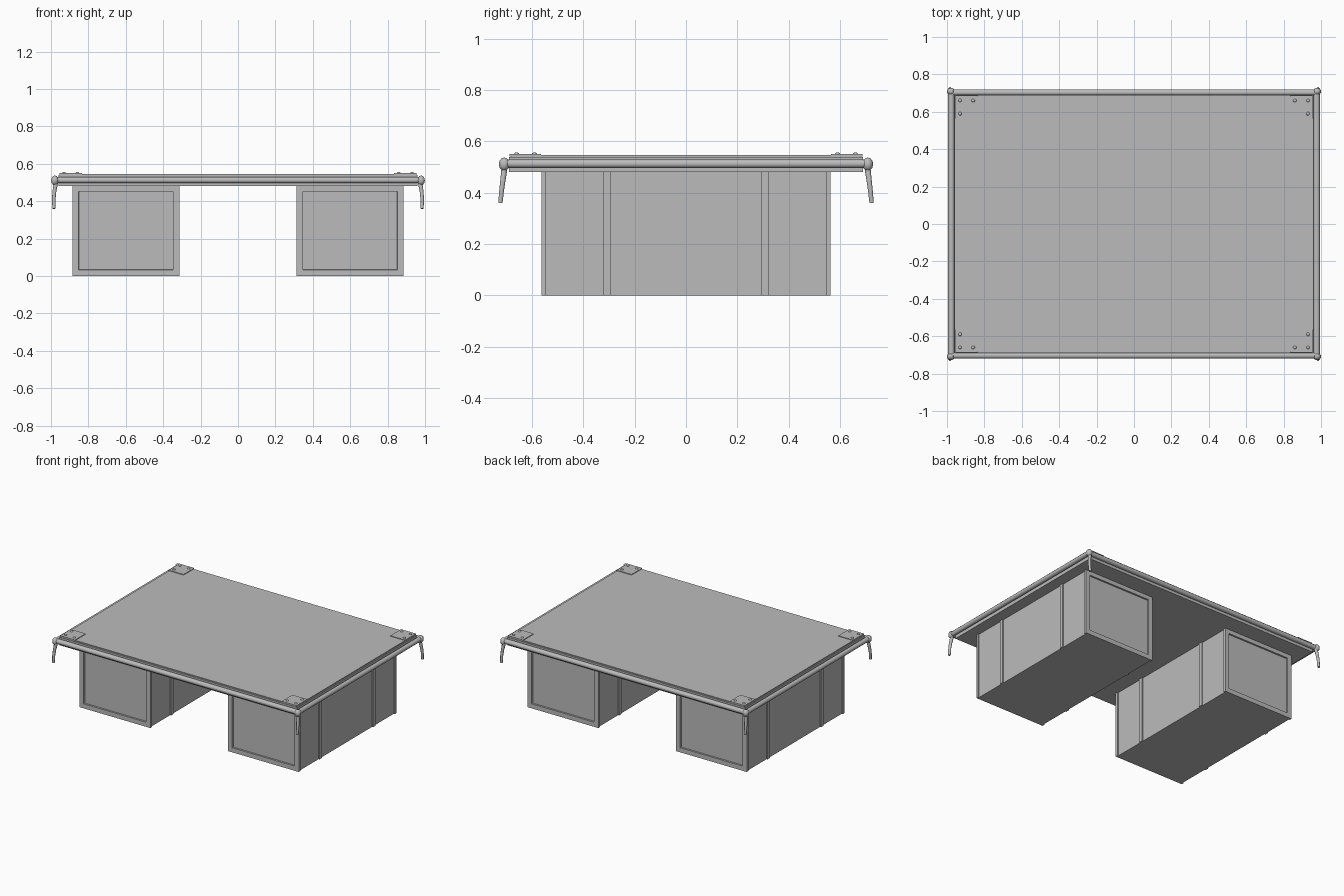
import bpy, bmesh, math
from mathutils import Vector

if "Cube" in bpy.data.objects:
    bpy.data.objects.remove(bpy.data.objects["Cube"])

grey = bpy.data.materials.new("plain grey")
grey.diffuse_color = (0.5, 0.5, 0.5, 1)
grey.use_nodes = True
grey.node_tree.nodes["Principled BSDF"].inputs["Base Color"].default_value = grey.diffuse_color


def finish(name, bm, smooth=False):
    bmesh.ops.recalc_face_normals(bm, faces=bm.faces)
    mesh = bpy.data.meshes.new(name)
    bm.to_mesh(mesh)
    bm.free()
    mesh.materials.append(grey)
    ob = bpy.data.objects.new(name, mesh)
    bpy.context.collection.objects.link(ob)
    if smooth:
        bpy.ops.object.select_all(action='DESELECT')
        ob.select_set(True)
        bpy.context.view_layer.objects.active = ob
        bpy.ops.object.shade_smooth_by_angle(angle=math.radians(50))
    return ob


def box_mesh(lo, hi):
    bm = bmesh.new()
    bmesh.ops.create_cube(bm, size=1)
    lo, hi = Vector(lo), Vector(hi)
    for v in bm.verts:
        v.co = Vector([(lo[i] + hi[i]) / 2 + v.co[i] * (hi[i] - lo[i]) for i in range(3)])
    return bm


def box(name, lo, hi):
    return finish(name, box_mesh(lo, hi))


def tube(name, path, radii, sides=8):
    """Round bar through the path points, with one radius for each point."""
    bm = bmesh.new()
    pts = [Vector(p) for p in path]
    rings = []
    for i, p in enumerate(pts):
        d = (pts[min(i + 1, len(pts) - 1)] - pts[max(i - 1, 0)]).normalized()
        ref = Vector((0, 0, 1)) if abs(d.z) < 0.7 else Vector((0, 1, 0))
        u = d.cross(ref).normalized()
        w = d.cross(u)
        angles = [2 * math.pi * (k + 0.5) / sides for k in range(sides)]
        rings.append([bm.verts.new(p + radii[i] * (math.cos(a) * u + math.sin(a) * w))
                      for a in angles])
    for a, b in zip(rings, rings[1:]):
        for k in range(sides):
            n = (k + 1) % sides
            bm.faces.new((a[k], a[n], b[n], b[k]))
    bm.faces.new(rings[0])
    bm.faces.new(rings[-1])
    return finish(name, bm, True)


# Desk top: slab with a slightly smaller raised writing surface
box("top_slab", (-0.96, -0.69, 0.481), (0.96, 0.69, 0.539))
box("writing_surface", (-0.952, -0.682, 0.535), (0.952, 0.682, 0.546))

# Rails around the edge of the top
RX, RY, RZ, RR = 0.977, 0.703, 0.513, 0.018
for s in (-1, 1):
    tube("long_rail", [(-RX, s * RY, RZ), (RX, s * RY, RZ)], [RR, RR])
    tube("short_rail", [(s * RX, -RY, RZ), (s * RX, RY, RZ)], [RR, RR])

# Corners: riveted plate, round knob and curved prong
for sx in (-1, 1):
    for sy in (-1, 1):
        xs = sorted((sx * 0.835, sx * 0.955))
        ys = sorted((sy * 0.565, sy * 0.688))
        box("corner_plate", (xs[0], ys[0], 0.54), (xs[1], ys[1], 0.551))
        for x, y in ((0.93, 0.66), (0.86, 0.66), (0.93, 0.59)):
            tube("rivet", [(sx * x, sy * y, 0.55), (sx * x, sy * y, 0.554),
                           (sx * x, sy * y, 0.557)], [0.01, 0.009, 0.004])

        bm = bmesh.new()
        bmesh.ops.create_uvsphere(bm, u_segments=10, v_segments=6, radius=0.021)
        for v in bm.verts:
            v.co = Vector((v.co.x, v.co.y, v.co.z * 1.25)) + Vector((sx * 0.979, sy * 0.708, 0.511))
        finish("corner_knob", bm, True)

        path = [(0.972, 0.706, 0.51), (0.977, 0.709, 0.48), (0.982, 0.713, 0.45),
                (0.985, 0.718, 0.41), (0.984, 0.723, 0.36)]
        tube("corner_prong", [(sx * x, sy * y, z) for x, y, z in path],
             [0.013, 0.012, 0.011, 0.01, 0.009])

# Pedestals: body, recessed end panels and upright side strips
X0, X1, TOP, LIP = 0.314, 0.885, 0.485, 0.008
for s in (-1, 1):
    def span(a, b):
        return sorted((s * a, s * b))
    a, b = span(X0 + LIP, X1 - LIP)
    box("pedestal_body", (a, -0.547, 0), (b, 0.547, TOP))
    a, b = span(X0, X1)
    for e in (-1, 1):
        y0, y1 = sorted((e * 0.545, e * 0.563))
        bm = box_mesh((a, y0, 0), (b, y1, TOP))
        bm.normal_update()
        face = max(bm.faces, key=lambda f: f.normal.y * e)
        bmesh.ops.inset_individual(bm, faces=[face], thickness=0.047)
        bmesh.ops.inset_individual(bm, faces=[face], thickness=0.001, depth=-0.012)
        finish("pedestal_end_panel", bm)
        y0, y1 = sorted((e * 0.293, e * 0.322))
        box("side_strip", (a, y0, 0), (b, y1, TOP))
